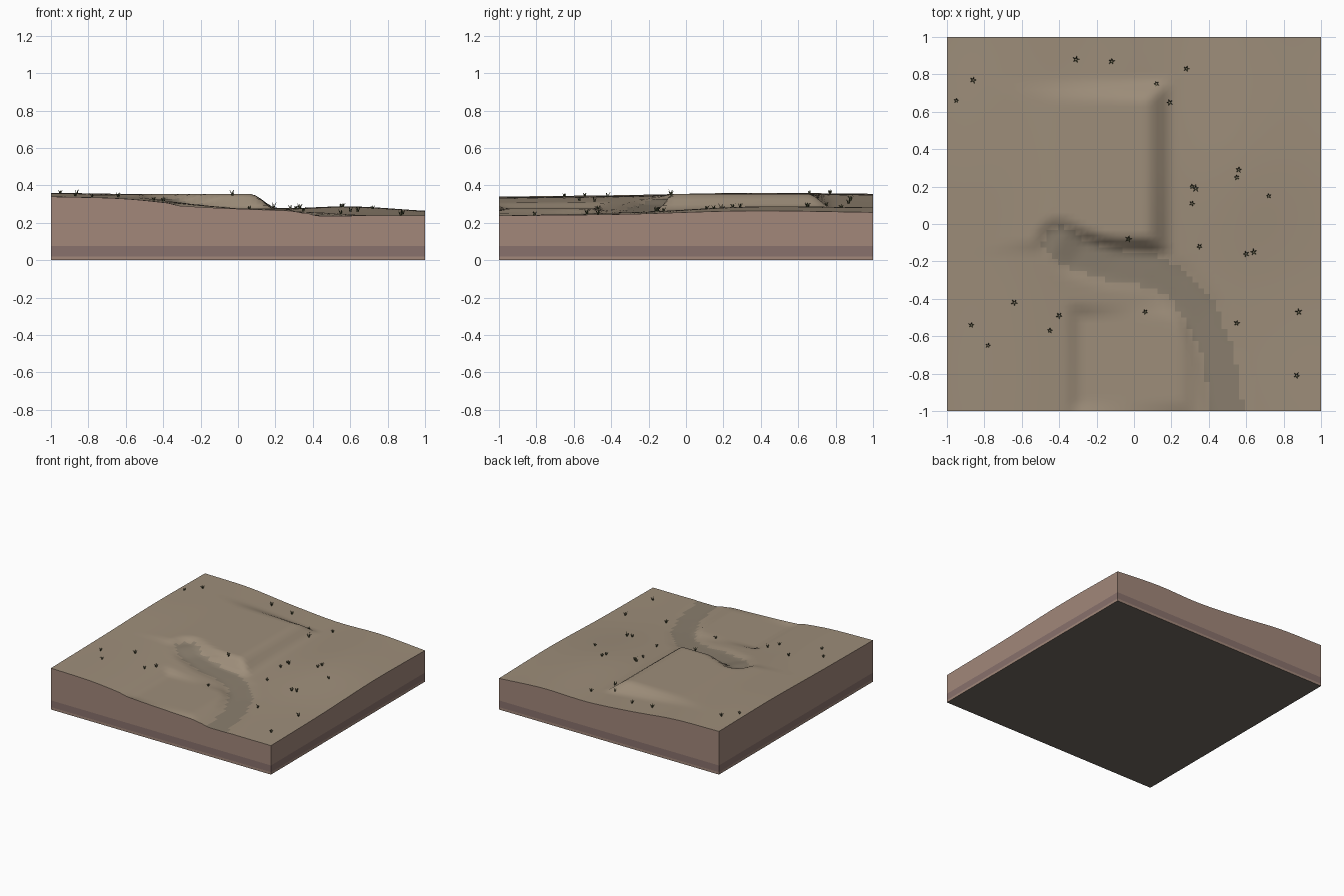
import bpy, bmesh, math, random
from mathutils import Vector

if "Cube" in bpy.data.objects:
    bpy.data.objects.remove(bpy.data.objects["Cube"])

random.seed(4)
N = 64  # terrain cells per side


def material(name, rgb):
    m = bpy.data.materials.new(name)
    m.diffuse_color = (*rgb, 1)
    m.use_nodes = True
    m.node_tree.nodes["Principled BSDF"].inputs["Base Color"].default_value = m.diffuse_color
    return m


def smooth(t):
    t = max(0.0, min(1.0, t))
    return t * t * (3 - 2 * t)


# Natural slope: coarse height table, smoothly interpolated
XK = [-1, -.6, -.2, .2, .6, 1]
ROWS = [[.340, .328, .288, .262, .240, .238],
        [.348, .336, .296, .262, .252, .246],
        [.360, .352, .322, .278, .286, .264],
        [.355, .346, .306, .277, .282, .256]]


def spline(v, t):
    i = min(int(t), len(v) - 2)
    f = t - i
    a, b = v[i], v[i + 1]
    p = v[i - 1] if i > 0 else 2 * a - b
    q = v[i + 2] if i + 2 < len(v) else 2 * b - a
    return a + .5 * f * (b - p + f * (2*p - 5*a + 4*b - q + f * (3*(a - b) + q - p)))


def natural(x, y):
    return spline([spline(r, (x + 1) * 2.5) for r in ROWS], (y + 1) * 1.5)


# Levelled pad with banked sides: each side ramps from inner to outer edge
def pad_mask(x, y, x0, x1, y0, y1):
    ramp = lambda v, outer, inner: (v - outer) / (inner - outer)
    return smooth(min(ramp(x, *x0), ramp(x, *x1), ramp(y, *y0), ramp(y, *y1)))


# Stream bed: centre line (x, y, z)
PATH = [Vector(p) for p in [(-.40, -.10, .325), (-.30, -.16, .295), (-.12, -.22, .278),
                            (.10, -.25, .262), (.24, -.33, .252), (.36, -.48, .244),
                            (.45, -.70, .240), (.51, -1.02, .236)]]


def stream(x, y):
    best = (9, 0)
    for a, b in zip(PATH, PATH[1:]):
        d = (b - a).to_2d()
        t = max(0, min(1, (Vector((x, y)) - a.to_2d()).dot(d) / d.length_squared))
        p = a.lerp(b, t)
        best = min(best, (math.hypot(x - p.x, y - p.y), p.z))
    return best


def height(x, y):
    z = natural(x, y)
    m = pad_mask(x, y, (-.9, -.4), (.21, .06), (-.16, -.06), (.78, .65))
    z += (.355 - z) * m
    m = pad_mask(x, y, (-.37, -.27), (.34, .24), (-1.04, -.94), (-.42, -.51))
    z += (.276 - z) * m
    d, bed = stream(x, y)
    return z + min(0, bed - z) * smooth((.14 - d) / .07)


earth = material("earth", (.34, .27, .195))
bed = material("stream_bed", (.255, .21, .155))
soil = material("soil", (.36, .245, .195))
clay = material("clay_band", (.25, .165, .15))
under = material("underside", (.16, .14, .115))

# Ground block: terrain surface, layered walls, flat base
bm = bmesh.new()
c = [-1 + 2 * i / N for i in range(N + 1)]
top = [[bm.verts.new((x, y, height(x, y))) for x in c] for y in c]
for j in range(N):
    for i in range(N):
        f = bm.faces.new((top[j][i], top[j][i+1], top[j+1][i+1], top[j+1][i]))
        p = f.calc_center_median()
        f.material_index = 1 if stream(p.x, p.y)[0] < .085 else 0
        f.smooth = True
rim = (top[0][:-1] + [r[N] for r in top[:-1]] + top[N][:0:-1]
       + [r[0] for r in top[:0:-1]])
upper = rim
for z, mat in ((.075, 2), (.02, 3), (0, 2)):
    lower = [bm.verts.new((v.co.x, v.co.y, z)) for v in rim]
    for k in range(len(rim)):
        n = (k + 1) % len(rim)
        bm.faces.new((upper[k], lower[k], lower[n], upper[n])).material_index = mat
    upper = lower
bm.faces.new(upper[::-1]).material_index = 4
bmesh.ops.recalc_face_normals(bm, faces=bm.faces)
for e in bm.edges:
    if len(e.link_faces) == 2 and e.calc_face_angle() > math.radians(50):
        e.smooth = False
me = bpy.data.meshes.new("ground_block")
bm.to_mesh(me)
bm.free()
for m in (earth, bed, soil, clay, under):
    me.materials.append(m)
bpy.context.collection.objects.link(bpy.data.objects.new("ground_block", me))

# Grass tufts: fans of thin tapering blades
SPOTS = [(-.95, .66), (-.86, .77), (-.31, .88), (-.12, .87), (.12, .75), (.19, .65), (.28, .83),
         (-.87, -.54), (-.78, -.65), (-.64, -.42), (-.45, -.57), (-.40, -.49), (-.03, -.08),
         (.35, -.12), (.31, .11), (.31, .20), (.33, .19), (.55, .25), (.56, .29), (.72, .15),
         (.60, -.16), (.64, -.15), (.55, -.53), (.88, -.47), (.87, -.81), (.06, -.47)]
bm = bmesh.new()
for x, y in SPOTS:
    base = Vector((x, y, height(x, y) - .003))
    spin, size = random.random() * 6.3, random.uniform(.022, .036)
    for k in range(5):
        a = spin + k * 2 * math.pi / 5
        out = Vector((math.cos(a), math.sin(a), 0))
        side = Vector((-out.y, out.x, 0)) * .004
        root = base + out * .003
        mid = root + out * size * .22 + Vector((0, 0, size * .55))
        tip = root + out * size * .5 + Vector((0, 0, size * random.uniform(.75, 1)))
        v = [bm.verts.new(p) for p in (root - side, root + side, mid + side * .7,
                                       mid - side * .7, tip)]
        bm.faces.new(v[:4])
        bm.faces.new((v[3], v[2], v[4]))
me = bpy.data.meshes.new("grass_tufts")
bm.to_mesh(me)
bm.free()
me.materials.append(material("grass", (.09, .10, .045)))
bpy.context.collection.objects.link(bpy.data.objects.new("grass_tufts", me))
